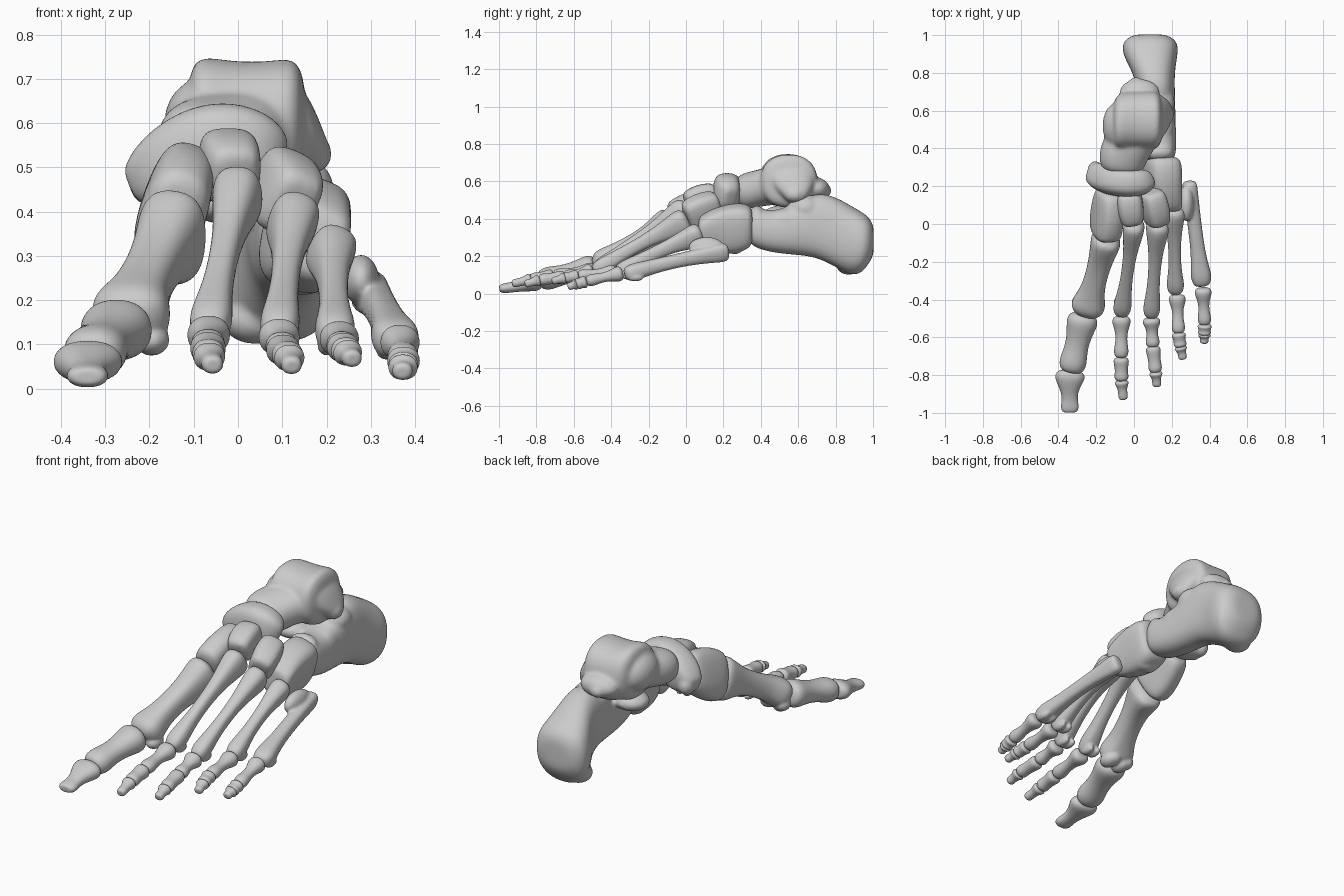
import bpy, bmesh, math
from mathutils import Vector, Matrix

SIDES = 14


def add_loft(bm, stations, power=2.4, axis=None, dome=0.3):
    """Skin rings (x, y, z, half width, half height, roll) and round off both ends."""
    st = [tuple(s) + (0,) * (6 - len(s)) for s in stations]
    pts = [Vector(s[:3]) for s in st]
    rings = []
    for i, s in enumerate(st):
        a, b = pts[max(i - 1, 0)], pts[min(i + 1, len(pts) - 1)]
        t = Vector(axis) if axis else (b - a).normalized()
        side = Vector((0, 0, 1)).cross(t).normalized()
        up = t.cross(side)
        r = math.radians(s[5])
        u, v = side * math.cos(r) + up * math.sin(r), up * math.cos(r) - side * math.sin(r)
        rings.append((pts[i], u, v, s[3] * 1.04, s[4] * 1.04, t))

    def cap(ring, sign):
        c, u, v, rx, rz, t = ring
        return (c + t * sign * dome * min(rx, rz), u, v, rx * 0.65, rz * 0.65, t)

    rings = [cap(rings[0], -1)] + rings + [cap(rings[-1], 1)]
    loops = []
    for c, u, v, rx, rz, t in rings:
        loop = []
        for k in range(SIDES):
            w = 2 * math.pi * k / SIDES
            cx, sx = math.cos(w), math.sin(w)
            cx = math.copysign(abs(cx) ** (2 / power), cx)
            sx = math.copysign(abs(sx) ** (2 / power), sx)
            loop.append(bm.verts.new(c + u * rx * cx + v * rz * sx))
        loops.append(loop)
    for l0, l1 in zip(loops, loops[1:]):
        for k in range(SIDES):
            n = (k + 1) % SIDES
            bm.faces.new((l0[k], l0[n], l1[n], l1[k]))
    for loop, ring in ((loops[0], rings[0]), (loops[-1], rings[-1])):
        pole = bm.verts.new(ring[0])
        for k in range(SIDES):
            bm.faces.new((loop[k], loop[(k + 1) % SIDES], pole))


def bone(name, lofts=(), blobs=(), voxel=0.009, smooth=4, **kw):
    """One bone: lofts plus ellipsoids (centre, radii), fused and smoothed."""
    bm = bmesh.new()
    for st in lofts:
        opts = dict(kw)
        if isinstance(st, dict):
            opts.update({k: v for k, v in st.items() if k != "st"})
            st = st["st"]
        add_loft(bm, st, **opts)
    for c, r in blobs:
        m = Matrix.Translation(c) @ Matrix.Diagonal((*r, 1))
        bmesh.ops.create_uvsphere(bm, u_segments=16, v_segments=10, radius=1, matrix=m)
    bmesh.ops.recalc_face_normals(bm, faces=bm.faces)
    me = bpy.data.meshes.new(name)
    bm.to_mesh(me)
    bm.free()
    me.polygons.foreach_set("use_smooth", [True] * len(me.polygons))
    ob = bpy.data.objects.new(name, me)
    bpy.context.collection.objects.link(ob)
    ob.modifiers.new("round", 'SUBSURF').levels = 2
    ob.modifiers["round"].render_levels = 2
    if voxel:
        rm = ob.modifiers.new("fuse", 'REMESH')
        rm.mode, rm.voxel_size, rm.use_smooth_shade = 'VOXEL', voxel, True
        sm = ob.modifiers.new("soften", 'SMOOTH')
        sm.factor, sm.iterations = 0.5, smooth
    return ob


def metatarsal(name, base, head, shaft, roll=0, bow=0.012, blobs=()):
    """base/head = (x, y, z, rx, rz); shaft = (rx, rz)."""
    b, h = Vector(base[:3]), Vector(head[:3])
    rows = ((0, 0, 0, 0.98), (0.06, 0, 0, 1.0), (0.16, .3, 0, 1), (0.3, 0.75, 0, 1), (0.5, 1, 0, 1),
            (0.72, 0.85, 0.15, 1), (0.86, 0.2, 0.8, 1), (0.94, 0, 1, 1.0), (1, 0, 0.85, 1))
    st = []
    for t, ws, wh, k in rows:
        wb = max(0, 1 - ws - wh) if t < 0.5 else 0
        p = b.lerp(h, t) + Vector((0, 0, bow * math.sin(math.pi * t)))
        rx = (wb * base[3] + ws * shaft[0] + wh * head[3]) * k
        rz = (wb * base[4] + ws * shaft[1] + wh * head[4]) * k
        st.append((*p, rx, rz, roll * (1 - t)))
    # small plantar condyles under the head
    low = [((h.x + s * head[3] * 0.45, h.y + 0.045, h.z - head[4] * 0.4),
            (head[3] * 0.45, 0.045, head[4] * 0.5)) for s in (-1, 1)]
    bone(name, [st], low + list(blobs), voxel=0.007, smooth=5, dome=0.35, power=2.6)


def phalanx(name, a, b, ra, rb, waist=0.65, flat=0.9):
    a, b = Vector(a), Vector(b)
    w = min(ra, rb) * waist + (ra + rb) * 0.06
    rows = ((0.04, ra * 0.92), (0.15, ra), (0.36, w * 1.08), (0.6, w), (0.82, rb), (0.95, rb * 0.85))
    bone(name, [[(*a.lerp(b, t), r, r * flat) for t, r in rows]], voxel=0, power=2.2, dome=0.25)


# heel bone: body with wide rear tuber, medial shelf and upper joint facet
bone("heel_bone", [[
    (.135, .355, .36, .088, .11), (.13, .46, .325, .092, .105), (.12, .58, .345, .098, .135),
    (.117, .70, .37, .098, .172), (.105, .80, .33, .108, .185), (.088, .88, .283, .138, .185),
    (.085, .94, .272, .148, .162), (.085, .975, .285, .132, .125)]],
    [((-.02, .5, .42), (.10, .09, .05)), ((.12, .64, .455), (.1, .1, .075)),
     ((.17, .53, .38), (.05, .1, .07)), ((.13, .38, .42), (.08, .045, .05)),
     ((.04, .87, .155), (.08, .07, .055))],
    power=2.5, axis=(0, 1, 0), dome=0.22, smooth=8)

# ankle bone: saddle-shaped pulley, neck and head, flared side processes
bone("ankle_bone", [
    {"st": [(-.105, .53, .605, .12, .12), (-.085, .54, .605, .15, .146), (-.03, .55, .60, .15, .14),
            (.03, .55, .60, .15, .136), (.09, .55, .60, .152, .14), (.125, .55, .605, .15, .142),
            (.145, .55, .60, .115, .115)], "axis": (1, 0, 0), "dome": 0.05},
    [(.02, .54, .58, .15, .11), (-.02, .44, .575, .13, .098), (-.06, .36, .555, .13, .098, -12),
     (-.07, .295, .545, .115, .088, -12)],
    # lateral flare, tapering down to its tip
    {"st": [(.09, .55, .66, .07, .13), (.115, .57, .59, .075, .12), (.14, .585, .54, .068, .085),
            (.155, .59, .50, .045, .05)], "axis": (0, .05, -1), "dome": 0.3}],
    [((-.085, .52, .60), (.085, .13, .10)), ((.165, .58, .53), (.05, .06, .045)),
     ((.03, .70, .56), (.11, .07, .06)), ((.01, .745, .55), (.04, .035, .035)),
     ((.02, .58, .53), (.13, .15, .07))], power=2.3, smooth=14)

# midfoot bones
bone("navicular_bone", [[
    (-.225, .265, .465, .055, .055), (-.17, .25, .49, .08, .09), (-.09, .225, .53, .078, .108),
    (-.02, .215, .54, .075, .11), (.045, .22, .53, .07, .095), (.075, .235, .515, .052, .07)]],
    [((-.205, .285, .465), (.042, .05, .05))], power=3, smooth=6)
bone("cuboid_bone", [[
    (.15, .345, .36, .09, .112, -15), (.15, .27, .35, .095, .132, -15), (.158, .17, .34, .085, .122, -15),
    (.175, .075, .33, .075, .085, -20)]], [((.14, .26, .25), (.07, .05, .04))],
    power=3.2, axis=(0, -1, 0), dome=0.12)
bone("medial_wedge_bone", [[
    (-.13, .165, .47, .066, .1, -22), (-.14, .06, .43, .072, .13, -22),
    (-.15, -.02, .385, .076, .13, -18), (-.15, -.055, .37, .07, .118, -15)]], power=2.8, dome=0.2)
bone("middle_wedge_bone", [[
    (-.025, .155, .52, .066, .074), (-.02, .08, .505, .07, .08), (-.008, .015, .475, .06, .074)]],
    power=3.4, dome=0.18)
bone("outer_wedge_bone", [[
    (.09, .165, .475, .064, .08, -22), (.108, .08, .445, .07, .09, -22),
    (.122, .01, .412, .06, .082, -22)]], power=3.4, dome=0.18)

# metatarsals, the first with two low swellings under its head
metatarsal("metatarsal_1", (-.145, -.075, .35, .078, .112), (-.25, -.46, .15, .09, .075), (.058, .06), -8,
           blobs=[((-.195, -.435, .11), (.042, .055, .036)), ((-.27, -.435, .105), (.04, .055, .036))])
metatarsal("metatarsal_2", (.002, -.002, .445, .056, .072), (-.066, -.47, .13, .048, .046), (.031, .034))
metatarsal("metatarsal_3", (.125, -.005, .385, .056, .072), (.092, -.48, .125, .045, .044), (.031, .034), -20)
metatarsal("metatarsal_4", (.21, .07, .315, .052, .064), (.22, -.355, .115, .046, .045), (.031, .035), -25)
metatarsal("metatarsal_5", (.293, .215, .222, .036, .05), (.36, -.315, .105, .054, .045), (.036, .036), -20,
           blobs=[((.278, .11, .245), (.042, .1, .058))])

# big toe
phalanx("big_toe_proximal", (-.266, -.48, .142), (-.335, -.785, .07), .083, .074, .68, .85)
bone("big_toe_distal", [[
    (-.338, -.79, .064, .075, .046), (-.34, -.82, .06, .08, .048), (-.342, -.88, .045, .046, .034),
    (-.34, -.93, .034, .04, .027), (-.34, -.965, .029, .048, .027), (-.34, -.99, .027, .042, .022)]],
    voxel=0, power=2.2, dome=0.35)

# small toes: joint points from the knuckle to the tip, and the base radius
TOES = {
    2: (((-.066, -.49, .125), (-.068, -.71, .095), (-.066, -.83, .075), (-.056, -.93, .052)), .05),
    3: (((.092, -.50, .12), (.1, -.65, .09), (.115, -.785, .072), (.122, -.86, .05)), .048),
    4: (((.228, -.375, .115), (.236, -.58, .095), (.246, -.65, .083), (.26, -.715, .066)), .046),
    5: (((.365, -.34, .11), (.374, -.535, .065), (.373, -.585, .05), (.371, -.63, .037)), .046),
}
for n, (j, r) in TOES.items():
    phalanx(f"toe_{n}_proximal", j[0], j[1], r, r * .8, .6)
    phalanx(f"toe_{n}_middle", j[1], j[2], r * .82, r * .76, .75)
    phalanx(f"toe_{n}_distal", j[2], j[3], r * .74, r * .5, .8)
